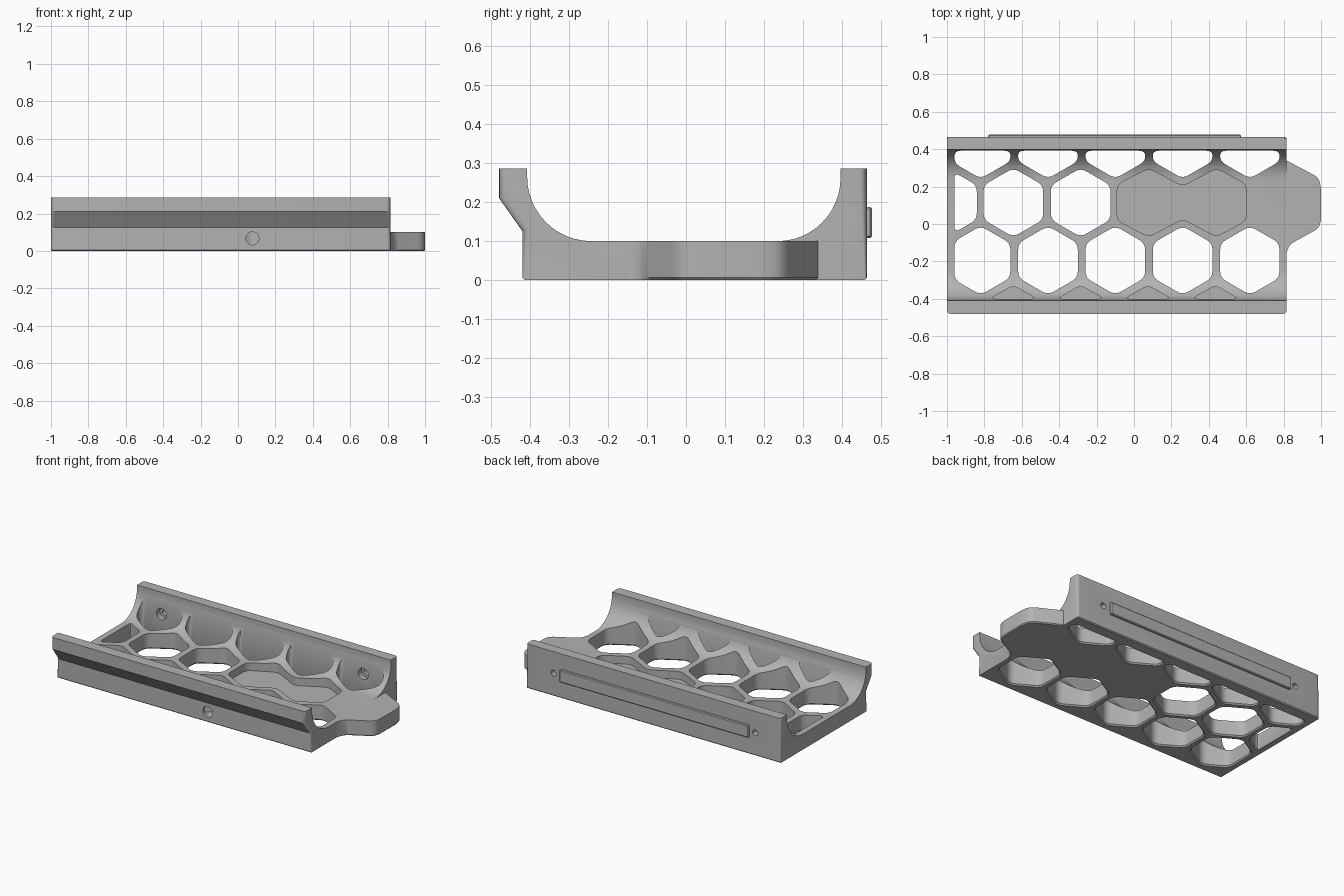
import bpy, bmesh, math
from mathutils import Vector

if "Cube" in bpy.data.objects:
    bpy.data.objects.remove(bpy.data.objects["Cube"])

grey = bpy.data.materials.new("plastic_grey")
grey.diffuse_color = (0.45, 0.45, 0.45, 1)
grey.use_nodes = True
grey.node_tree.nodes["Principled BSDF"].inputs["Base Color"].default_value = grey.diffuse_color


def make(name, bm):
    bmesh.ops.recalc_face_normals(bm, faces=bm.faces)
    me = bpy.data.meshes.new(name)
    bm.to_mesh(me)
    bm.free()
    me.materials.append(grey)
    ob = bpy.data.objects.new(name, me)
    bpy.context.collection.objects.link(ob)
    return ob


def loft(name, rings):
    """Closed solid through rings that have equal point counts."""
    bm = bmesh.new()
    vs = [[bm.verts.new(p) for p in r] for r in rings]
    n = len(vs[0])
    for a, b in zip(vs, vs[1:]):
        for i in range(n):
            bm.faces.new((a[i], a[(i + 1) % n], b[(i + 1) % n], b[i]))
    bm.faces.new(vs[0])
    bm.faces.new(vs[-1])
    return make(name, bm)


def clip(poly, axis, lim, sign):
    """Keep the part of a polygon where sign * (p[axis] - lim) <= 0."""
    out = []
    for i, a in enumerate(poly):
        b = poly[(i + 1) % len(poly)]
        da, db = sign * (a[axis] - lim), sign * (b[axis] - lim)
        if da <= 0:
            out.append(a)
        if da * db < 0:
            out.append(a.lerp(b, da / (da - db)))
    return out


def rounded(poly, cut, seg=4):
    """Replace each corner by a short curve starting 'cut' away from it."""
    out = []
    for i, p in enumerate(poly):
        q, r = poly[i - 1], poly[(i + 1) % len(poly)]
        a = p + (q - p).normalized() * min(cut, (q - p).length * 0.45)
        b = p + (r - p).normalized() * min(cut, (r - p).length * 0.45)
        for k in range(seg + 1):
            t = k / seg
            out.append(a * (1 - t) ** 2 + p * 2 * t * (1 - t) + b * t * t)
    return out


def prism(name, poly, levels):
    """levels: (z, growth of the outline) from bottom to top."""
    c = sum(poly, Vector((0, 0))) / len(poly)
    rings = []
    for z, grow in levels:
        rings.append([(*(p + (p - c).normalized() * grow), z) for p in poly])
    return loft(name, rings)


def rod(name, x, z, r, y0, y1):
    ring = [(x + r * math.cos(a), z + r * math.sin(a))
            for a in (k * math.tau / 24 for k in range(24))]
    return loft(name, [[(u, y, w) for u, w in ring] for y in (y0, y1)])


def box(name, lo, hi):
    pts = [(lo[0], lo[1]), (hi[0], lo[1]), (hi[0], hi[1]), (lo[0], hi[1])]
    return loft(name, [[(x, y, z) for x, y in pts] for z in (lo[2], hi[2])])


def hexagon(x, y, r=0.184):
    return [Vector((x + r * math.sin(k * math.pi / 3), y + r * math.cos(k * math.pi / 3)))
            for k in range(6)]


def boolean(target, tool, op):
    m = target.modifiers.new("cut", 'BOOLEAN')
    m.operation, m.solver, m.object = op, 'EXACT', tool
    bpy.context.view_layer.objects.active = target
    bpy.ops.object.modifier_apply(modifier=m.name)
    bpy.data.objects.remove(tool)


# Channel body: side profile extruded along x
profile = [(-0.414, 0), (0.459, 0), (0.465, 0.006), (0.465, 0.287), (0.397, 0.287)]
quarter = [k * math.pi / 24 for k in range(13)]
profile += [(0.235 + 0.162 * math.cos(a), 0.262 - 0.162 * math.sin(a)) for a in quarter]
profile += [(-0.243 - 0.165 * math.sin(a), 0.265 - 0.165 * math.cos(a)) for a in quarter]
profile += [(-0.408, 0.287), (-0.48, 0.287), (-0.48, 0.21), (-0.42, 0.125), (-0.42, 0.006)]
body = loft("channel_body", [[(x, y, z) for y, z in profile] for x in (-1, 0.815)])

# Round the upright outer corners at both ends
bm = bmesh.new()
bm.from_mesh(body.data)
corners = []
for e in bm.edges:
    a, b = (v.co for v in e.verts)
    if abs(a.x - b.x) < 1e-5 and abs(a.z - b.z) > 0.05 and max(a.y, b.y, -a.y, -b.y) > 0.415:
        corners.append(e)
bmesh.ops.bevel(bm, geom=corners, offset=0.018, segments=4, profile=0.5, affect='EDGES')
bm.to_mesh(body.data)
bm.free()

# End tab
tab = [(0.79, 0.35), (0.825, 0.335), (0.985, 0.25), (1.0, 0.2),
       (1.0, 0.015), (0.985, -0.025), (0.83, -0.11), (0.812, -0.17), (0.79, -0.17)]
tab = rounded([Vector(p) for p in tab], 0.03)
boolean(body, prism("tab", tab, [(0, -0.006), (0.006, 0), (0.1, 0)]), 'UNION')

# Honeycomb openings with a small chamfer underneath
open_levels = [(-0.01, 0.018), (0.008, 0), (0.4, 0)]
cells = [(x, 0.115) for x in (-1.0, -0.645, -0.285)]
cells += [(-0.82 + 0.36 * i, y) for i in range(5) for y in (-0.195, 0.427)]
for x, y in cells:
    p = hexagon(x, y)
    p = clip(p, 0, -0.96, -1)
    p = clip(p, 0, 0.778, 1)
    p = clip(p, 1, 0.392, 1)
    boolean(body, prism("opening", rounded(p, 0.035), open_levels), 'DIFFERENCE')

# Blind half cells along the front rail
for i in range(4):
    p = clip(hexagon(-0.645 + 0.36 * i, -0.512), 1, -0.4, -1)
    boolean(body, prism("pocket", rounded(p, 0.03), [(0.03, 0), (0.4, 0)]), 'DIFFERENCE')

# Double-cell recess in the floor
waist = [(0.26, 0.2), (0.44, 0.297), (0.6, 0.212), (0.6, 0.018), (0.44, -0.068),
         (0.26, 0.028), (0.08, -0.068), (-0.09, 0.018), (-0.09, 0.212), (0.08, 0.297)]
waist = rounded([Vector(p) for p in waist], 0.035)
boolean(body, prism("recess", waist, [(0.05, 0), (0.3, 0)]), 'DIFFERENCE')

# Counterbored screw holes in the back wall, one hole in the front wall
for x in (-0.82, 0.62):
    boolean(body, rod("screw_hole", x, 0.148, 0.019, 0.35, 0.5), 'DIFFERENCE')
    boolean(body, rod("counterbore", x, 0.148, 0.036, 0.3, 0.425), 'DIFFERENCE')
boolean(body, rod("front_hole", 0.077, 0.067, 0.035, -0.5, -0.385), 'DIFFERENCE')

# Raised strip on the back
strip = box("back_strip", (-0.78, 0.46, 0.108), (0.572, 0.478, 0.188))
bev = strip.modifiers.new("soft_edges", 'BEVEL')
bev.width, bev.segments = 0.005, 1

bpy.ops.object.select_all(action='DESELECT')
body.select_set(True)
bpy.context.view_layer.objects.active = body
bpy.ops.object.shade_smooth_by_angle(angle=math.radians(30))
